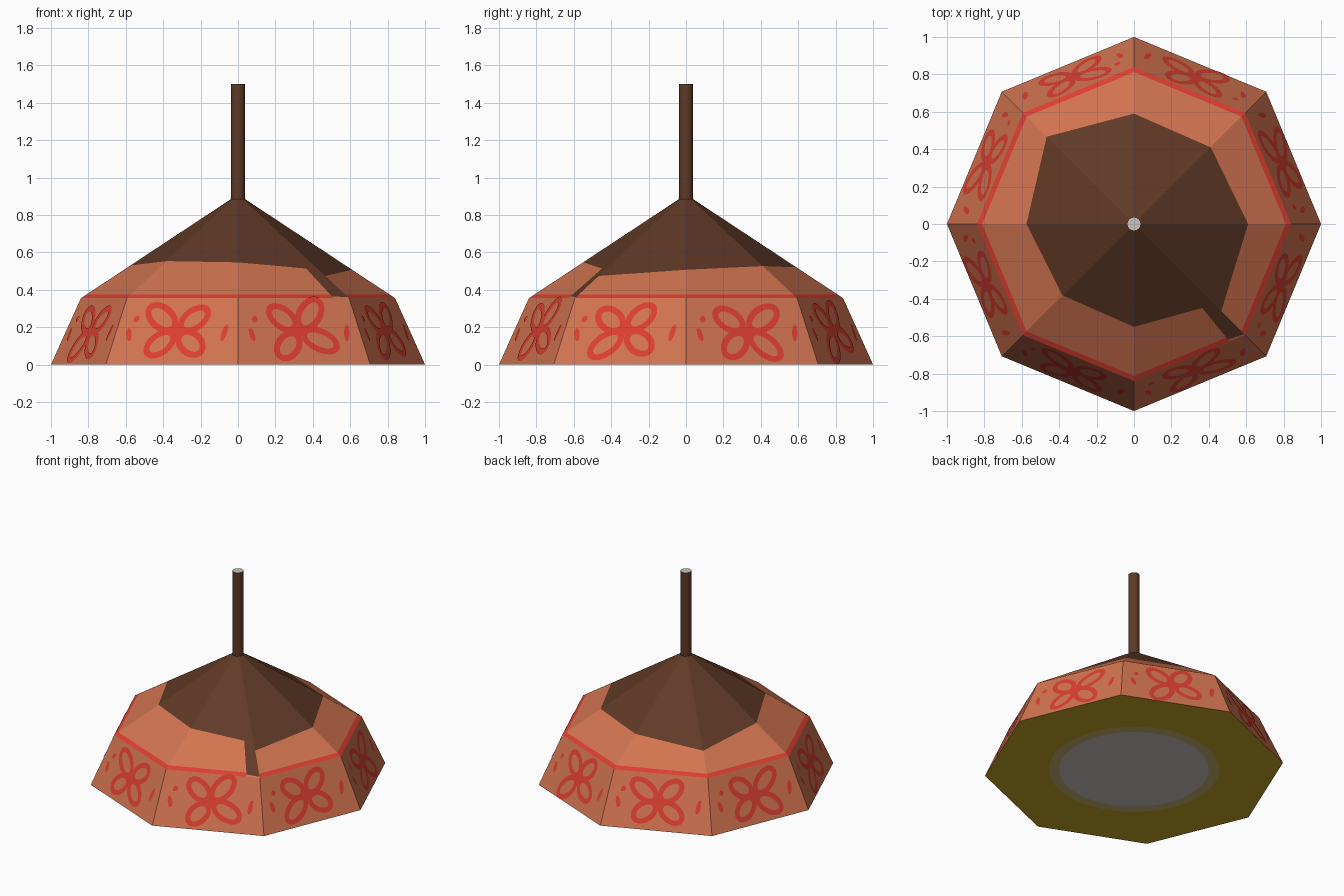
import bpy, bmesh, math
from mathutils import Vector

if "Cube" in bpy.data.objects:
    bpy.data.objects.remove(bpy.data.objects["Cube"])


def lin(c):
    c /= 255
    return c / 12.92 if c <= 0.04045 else ((c + 0.055) / 1.055) ** 2.4


def material(name, r, g, b):
    m = bpy.data.materials.new(name)
    m.diffuse_color = (lin(r), lin(g), lin(b), 1)
    m.use_nodes = True
    m.node_tree.nodes["Principled BSDF"].inputs["Base Color"].default_value = m.diffuse_color
    return m


TERRA, BROWN, RED, GOLD, CREAM, PALE = range(6)
MATS = [material("terracotta", 210, 116, 80), material("dark brown", 96, 57, 38),
        material("red paint", 221, 62, 48), material("gold", 200, 165, 38),
        material("pale gold", 198, 178, 110), material("pale grey", 203, 194, 192)]


def finish(bm, name, recalc=True):
    bmesh.ops.remove_doubles(bm, verts=bm.verts, dist=0.0005)
    if recalc:
        bmesh.ops.recalc_face_normals(bm, faces=bm.faces)
    me = bpy.data.meshes.new(name)
    bm.to_mesh(me)
    bm.free()
    for m in MATS:
        me.materials.append(m)
    ob = bpy.data.objects.new(name, me)
    bpy.context.collection.objects.link(ob)
    return ob


def add_face(bm, pts, mat):
    bm.faces.new([bm.verts.new(p) for p in pts]).material_index = mat


# Main sizes of the eight-sided shade
R_BASE, R_MID, Z_MID, R_TOP, Z_TOP = 1.0, 0.84, 0.355, 0.037, 0.885
R_BAND = 0.812


def corner(k):
    a = math.radians(45 * k)
    return Vector((math.cos(a), math.sin(a), 0))


def panel_point(k, s, r, z=None):
    """Point on roof panel k: s runs across the panel, r is the corner radius."""
    if z is None:
        z = Z_TOP + (r - R_TOP) / (R_MID - R_TOP) * (Z_MID - Z_TOP)
    p = corner(k).lerp(corner(k + 1), s) * r
    return Vector((p.x, p.y, z))


# Shade: sloped roof with uneven brown glaze, red band, skirt
bm = bmesh.new()
GLAZE = [0.61, 0.58, 0.59, 0.66, 0.575, 0.54, 0.55, 0.66]
for k in range(8):
    cols = [(0, 1, GLAZE[k], GLAZE[(k + 1) % 8])]
    if k == 6:  # panel with the glaze drip running to the rim
        cols = [(0, 0.86, GLAZE[6], 0.60), (0.86, 1, 0.825, 0.832)]
    for s0, s1, g0, g1 in cols:
        levels = [(R_TOP, R_TOP), (g0, g1), (R_BAND, R_BAND), (R_MID, R_MID)]
        colors = [BROWN, TERRA, RED]
        if g0 > R_BAND:
            levels, colors = [levels[0], levels[1], levels[3]], [BROWN, TERRA]
        for (a0, a1), (b0, b1), c in zip(levels, levels[1:], colors):
            add_face(bm, [panel_point(k, s0, b0), panel_point(k, s1, b1),
                          panel_point(k, s1, a1), panel_point(k, s0, a0)], c)
    add_face(bm, [panel_point(k, 0, R_BASE, 0), panel_point(k, 1, R_BASE, 0),
                  panel_point(k, 1, R_MID), panel_point(k, 0, R_MID)], TERRA)
finish(bm, "shade", recalc=False)

# Underside: gold octagon with a round pale centre
bm = bmesh.new()
N = 48


def under(i, r):
    a = 2 * math.pi * i / N
    if r is None:
        r = math.cos(math.pi / 8) / math.cos(a % (math.pi / 4) - math.pi / 8)
    return Vector((r * math.cos(a), r * math.sin(a), 0))


for i in range(N):
    for inner, outer, c in ((0.57, None, GOLD), (0.50, 0.57, CREAM)):
        add_face(bm, [under(i, inner), under(i + 1, inner),
                      under(i + 1, outer), under(i, outer)], c)
add_face(bm, [under(-i, 0.50) for i in range(N)], PALE)
finish(bm, "underside", recalc=False)

# Rod with a pale cut end
bm = bmesh.new()
bmesh.ops.create_cone(bm, cap_ends=True, segments=16, radius1=R_TOP, radius2=R_TOP, depth=0.64)
bmesh.ops.translate(bm, verts=bm.verts, vec=(0, 0, 1.18))
for f in bm.faces:
    f.material_index = PALE if f.normal.z > 0.9 else BROWN
rod = finish(bm, "rod")
for p in rod.data.polygons:
    p.use_smooth = abs(p.normal.z) < 0.5
rod.data.set_sharp_from_angle(angle=math.radians(40))

# Painted flowers: four looped petals and side dashes on each skirt panel
PETALS = [(38, 142, 220, 322), (52, 138, 228, 335), (35, 145, 225, 318), (45, 145, 218, 325)]


def ellipse(center, angle, a, b, n=20):
    d = Vector((math.cos(angle), math.sin(angle)))
    e = Vector((-d.y, d.x))
    return [center + d * a * math.cos(t) + e * b * math.sin(t)
            for t in (2 * math.pi * i / n for i in range(n))]


ORDER = [2, 1, 3, 0, 2, 0, 1, 3]
for k in range(8):
    bm = bmesh.new()
    mid = (panel_point(k, 0.5, R_BASE, 0) + panel_point(k, 0.5, R_MID)) / 2
    u = (corner(k + 1) - corner(k)).normalized()
    v = (panel_point(k, 0.5, R_MID) - panel_point(k, 0.5, R_BASE, 0)).normalized()
    n = u.cross(v)

    def place(p):
        return mid + u * p.x + v * p.y + n * 0.003

    angles = PETALS[1] if k == 6 else PETALS[ORDER[k]]
    for j, deg in enumerate(angles):
        a = math.radians(deg)
        length = 0.115 if (k + j) % 3 == 0 else 0.102
        c = Vector((math.cos(a), math.sin(a))) * (length + 0.012)
        out = ellipse(c, a, length, 0.072)
        inn = ellipse(c, a, length - 0.036, 0.037)
        for i in range(20):
            q = (i + 1) % 20
            add_face(bm, [place(p) for p in (out[i], out[q], inn[q], inn[i])], RED)
    add_face(bm, [place(p) for p in ellipse(Vector((0, 0)), 0, 0.03, 0.025)], RED)
    for x, y, tilt, size in ((0.275, -0.01, 80, 0.05), (-0.275, -0.02, 100, 0.04),
                             (-0.245, 0.07, 60, 0.02)):
        add_face(bm, [place(p) for p in
                      ellipse(Vector((x, y)), math.radians(tilt), size, 0.016, 10)], RED)
    finish(bm, f"painted_flower_{k + 1}", recalc=False)
